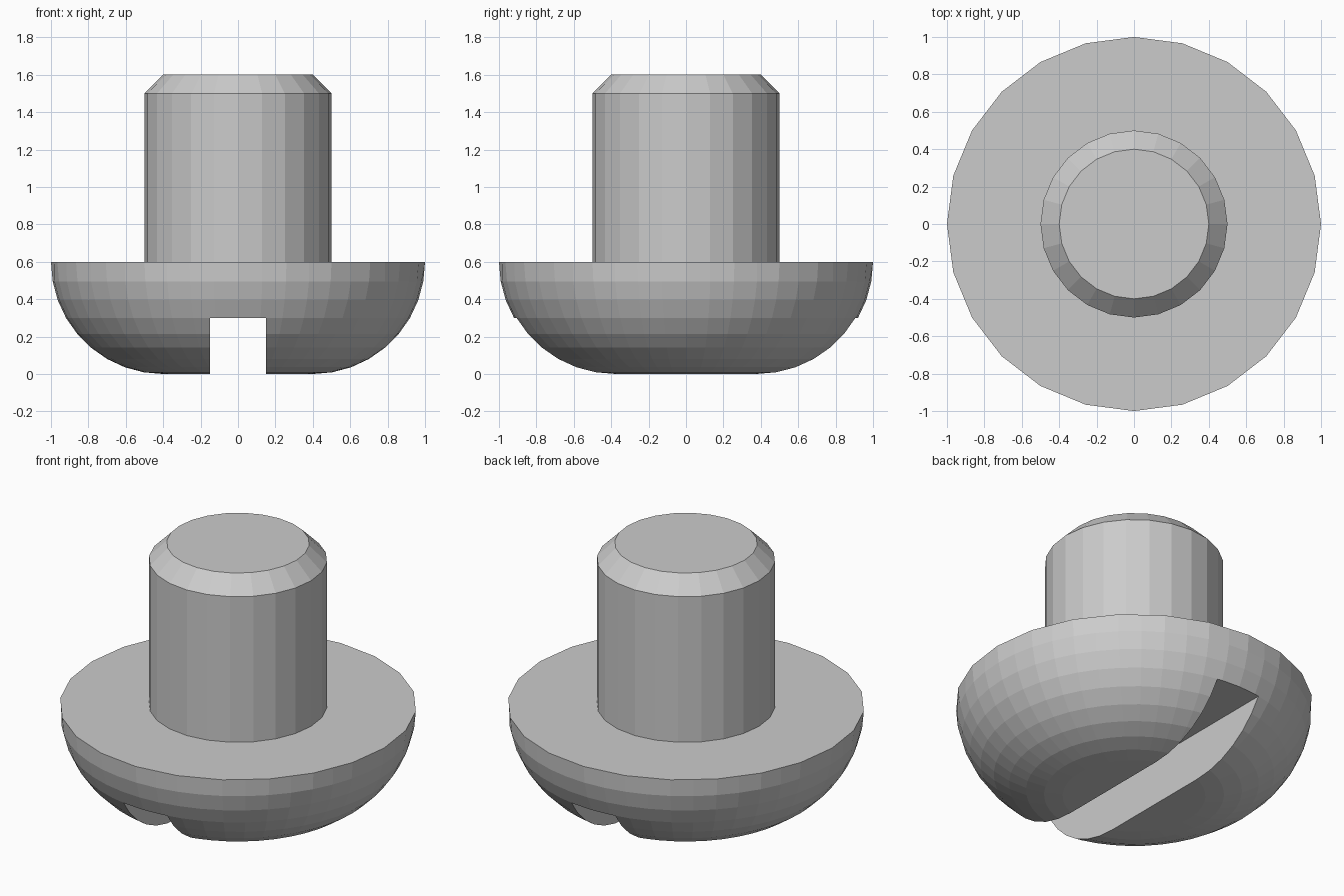
import bpy, bmesh
from math import sin, cos, pi, radians

if "Cube" in bpy.data.objects:
    bpy.data.objects.remove(bpy.data.objects["Cube"])


def lathe(name, profile, sides, radius_at=lambda r, z, i: r):
    """Closed solid from (radius, z) rings, listed bottom to top."""
    bm = bmesh.new()
    rings = []
    for r, z in profile:
        ring = []
        for i in range(sides):
            a = 2 * pi * i / sides
            q = radius_at(r, z, i)
            ring.append(bm.verts.new((q * cos(a), q * sin(a), z)))
        rings.append(ring)
    for lo, hi in zip(rings, rings[1:]):
        for i in range(sides):
            j = (i + 1) % sides
            bm.faces.new((lo[i], lo[j], hi[j], hi[i]))
    bm.faces.new(rings[0][::-1])
    bm.faces.new(rings[-1])
    mesh = bpy.data.meshes.new(name)
    bm.to_mesh(mesh)
    bm.free()
    obj = bpy.data.objects.new(name, mesh)
    bpy.context.collection.objects.link(obj)
    return obj


def boolean(target, other, operation):
    mod = target.modifiers.new(other.name, 'BOOLEAN')
    mod.object = other
    mod.operation = operation
    mod.solver = 'EXACT'
    bpy.context.view_layer.objects.active = target
    bpy.ops.object.modifier_apply(modifier=mod.name)
    bpy.data.objects.remove(other, do_unlink=True)


# Rounded head: flat centre, quarter-round edge, rim flattened to 24 sides
HEAD_TOP, ROUND = 0.6, 0.6
arc = [(0.4 + ROUND * sin(radians(t)), ROUND * (1 - cos(radians(t))))
       for t in range(0, 91, 10)]
rim = lambda r, z, i: r * cos(pi / 24) if i % 2 and z > HEAD_TOP - 0.01 else r
head = lathe("screw", arc, 48, rim)

# Shank with chamfered tip, sunk slightly into the head
shank = lathe("shank", [(0.5, 0.45), (0.5, 1.5), (0.4, 1.6)], 24)
boolean(head, shank, 'UNION')

# Driver slot across the underside, running front to back
bpy.ops.mesh.primitive_cube_add(size=1, location=(0, 0, 0.1))
slot = bpy.context.object
slot.name = "slot_cutter"
slot.scale = (0.3, 3, 0.4)
slot.hide_render = True
bpy.context.view_layer.update()
boolean(head, slot, 'DIFFERENCE')
